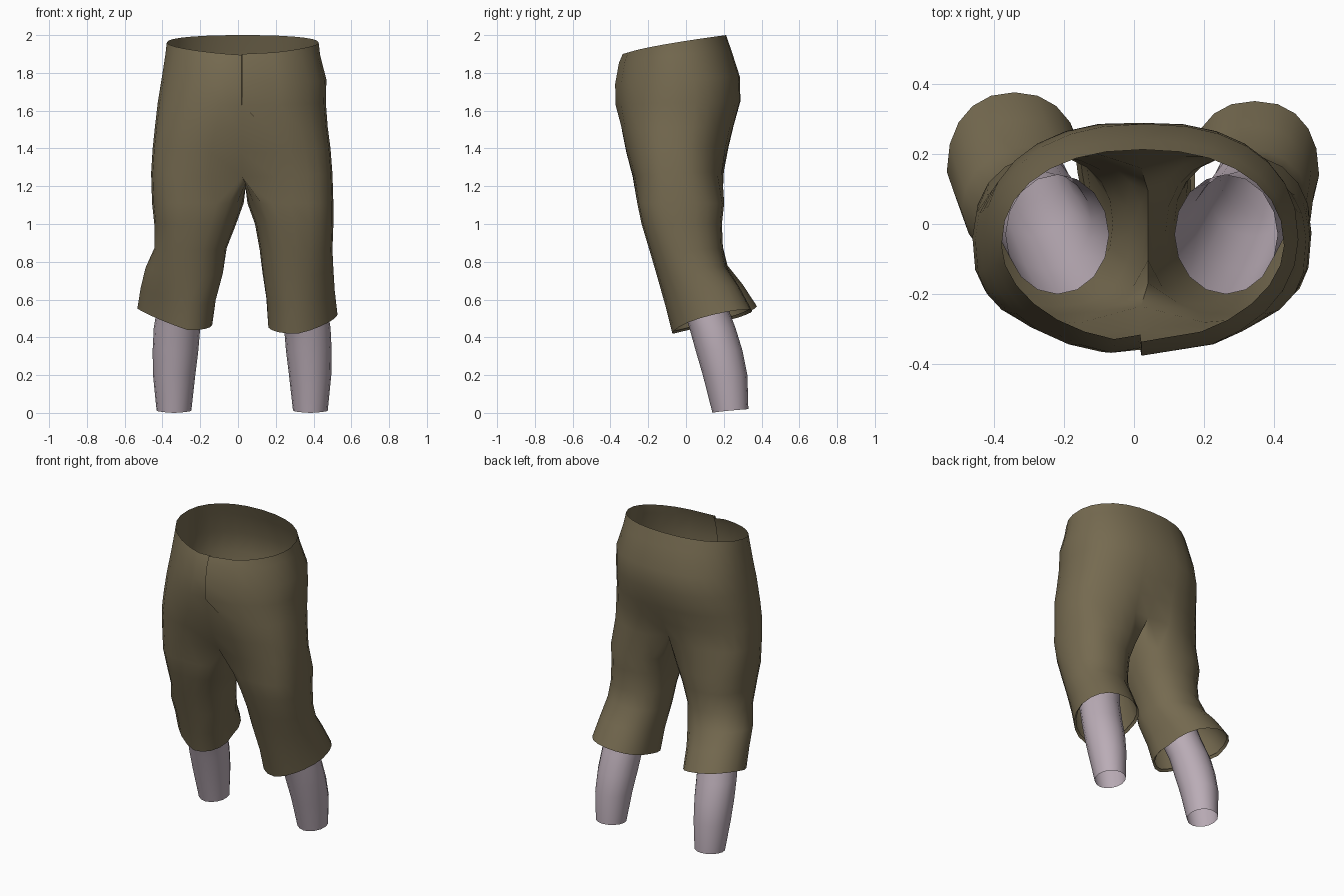
import bpy, bmesh, math

if "Cube" in bpy.data.objects:
    bpy.data.objects.remove(bpy.data.objects["Cube"])


def material(name, rgb):
    m = bpy.data.materials.new(name)
    m.diffuse_color = (*rgb, 1)
    m.use_nodes = True
    m.node_tree.nodes["Principled BSDF"].inputs["Base Color"].default_value = m.diffuse_color
    return m


olive = material("olive cloth", (0.178, 0.144, 0.08))
mauve = material("mauve skin", (0.491, 0.413, 0.468))


def finish(bm, name, mat):
    bmesh.ops.recalc_face_normals(bm, faces=bm.faces)
    me = bpy.data.meshes.new(name)
    bm.to_mesh(me)
    bm.free()
    me.materials.append(mat)
    ob = bpy.data.objects.new(name, me)
    bpy.context.collection.objects.link(ob)
    bpy.ops.object.select_all(action='DESELECT')
    ob.select_set(True)
    bpy.context.view_layer.objects.active = ob
    bpy.ops.object.shade_smooth_by_angle(angle=math.radians(72))
    return ob


def oval(zf, zb, x0, x1, y0, y1, angles, pf=1, pb=1):
    """Ring rising from zf (front) to zb (back); pf, pb set the corner fullness."""
    pts = []
    for a in angles:
        c, s = math.cos(a), math.sin(a)
        p = pf if s < 0 else pb
        x = (x0 + x1) / 2 + (x1 - x0) / 2 * math.copysign(abs(c) ** p, c)
        y = (y0 + y1) / 2 + (y1 - y0) / 2 * math.copysign(abs(s) ** p, s)
        t = max(0, (y - y0) / (y1 - y0))
        pts.append([x, y, zf + (zb - zf) * t ** 0.7])
    return pts


def bridge(bm, a, b):
    n = len(a)
    for i in range(n):
        bm.faces.new((a[i], a[(i + 1) % n], b[(i + 1) % n], b[i]))


# ---- trousers: hips, split at the crotch into two legs ----
N, H, SEAM = 28, 14, 5
bm = bmesh.new()
hip_angles = [-math.pi / 2 + 2 * math.pi * i / N for i in range(N)]

# front z, back z, x0, x1, y0, y1, centre dent, fly step, front and back fullness
hips = [
    (1.895, 2.0, -.377, .427, -.335, .212, 0, .02, 1.06, .9),
    (1.85, 1.92, -.385, .435, -.355, .24, 0, .022, 1.06, .88),
    (1.74, 1.78, -.405, .468, -.375, .285, 0, .022, 1.0, .87),
    (1.63, 1.65, -.425, .465, -.373, .293, .005, .015, .92, .87),
    (1.50, 1.52, -.44, .475, -.347, .26, .01, 0, .8, .88),
    (1.38, 1.41, -.452, .49, -.322, .235, .02, 0, .7, .9),
    (1.25, 1.28, -.46, .50, -.288, .213, .055, 0, .66, .88),
]
prev = None
for zf, zb, x0, x1, y0, y1, dent, step, pf, pb in hips:
    pts = oval(zf, zb, x0, x1, y0, y1, hip_angles, pf, pb)
    for q in pts:
        q[1] -= math.copysign(dent, q[1]) * math.exp(-((q[0] - .035) / .1) ** 2)
    if step:                                             # overlapping fly edge
        pts[0][0], pts[1][0] = .018, .021
        pts[0][1] = y0 + step
        pts[1][1] = y0
    ring = [bm.verts.new(q) for q in pts]
    if prev:
        bridge(bm, prev, ring)
    prev = ring

# crotch seam running from back to front
prev[H].co.z += .02
F, B = prev[0].co, prev[H].co
seam = []
for i in range(1, SEAM + 1):
    t = i / (SEAM + 1)
    q = B.lerp(F, t)
    seam.append(bm.verts.new((.04, q.y, q.z - .085 * math.sin(math.pi * t))))

# front z, back z, x0, x1, y0, y1, outward roll, inward front shift, front, back fullness
right_leg = [
    (1.11, 1.11, .05, .505, -.258, .202, 0, 0, .74, .86),
    (1.0, 1.0, .09, .505, -.235, .19, 0, 0, .8, .9),
    (.85, .87, .115, .50, -.19, .195, 0, 0, .88, .92),
    (.72, .77, .13, .505, -.152, .215, .01, .01, .92, .92),
    (.56, .67, .15, .512, -.107, .28, .02, .015, .95, .9),
    (.42, .54, .16, .527, -.072, .35, .025, .025, .95, .87),
    (.435, .555, .173, .514, -.06, .336, .025, .025, .95, .87),
]
left_leg = [
    (1.11, 1.11, -.455, .03, -.258, .202, 0, 0, .74, .86),
    (1.0, 1.0, -.443, -.01, -.235, .19, 0, 0, .8, .9),
    (.86, .88, -.443, -.06, -.19, .195, 0, 0, .9, .92),
    (.72, .78, -.49, -.08, -.152, .22, .01, .03, .96, .92),
    (.57, .68, -.515, -.125, -.107, .30, .025, .055, 1.03, .92),
    (.44, .565, -.533, -.148, -.077, .375, .035, .07, 1.06, .9),
    (.455, .58, -.52, -.161, -.065, .361, .035, .07, 1.06, .9),
]
M = H + 1 + SEAM
start = -math.pi * H / M
for side, rows in ((1, right_leg), (-1, left_leg)):
    loop = [prev[(side * i) % N] for i in range(H + 1)] + seam
    angles = [start + 2 * math.pi * i / M for i in range(M)]
    if side < 0:
        angles = [math.pi - a for a in angles]
    for *row, roll, shift, pf, pb in rows:
        pts = oval(*row, angles, pf, pb)
        for q, a in zip(pts, angles):                    # hem higher on the outside
            q[2] += roll * side * math.cos(a)
            q[0] += shift * side * min(0, math.sin(a))
        ring = [bm.verts.new(q) for q in pts]
        bridge(bm, loop, ring)
        loop = ring
finish(bm, "trousers", olive)

# ---- bare lower legs: open tubes bending back below the knee ----
# z, centre x, radius x, centre y, radius y
shin = [
    (0, .383, .092, .235, .095),
    (.20, .382, .112, .207, .118),
    (.33, .375, .121, .175, .124),
    (.45, .367, .123, .140, .122),
    (.60, .340, .125, .085, .120),
    (.80, .300, .135, .010, .140),
    (1.0, .262, .147, -.03, .170),
]
for name, side in (("right_lower_leg", 1), ("left_lower_leg", -1)):
    bm = bmesh.new()
    loop = None
    for z, cx, rx, cy, ry in shin:
        cx = cx if side > 0 else .044 - cx
        tilt = .02 if z == 0 else 0
        angles = [2 * math.pi * i / 16 for i in range(16)]
        ring = [bm.verts.new(q) for q in
                oval(z, z + tilt, cx - rx, cx + rx, cy - ry, cy + ry, angles)]
        if loop:
            bridge(bm, loop, ring)
        loop = ring
    finish(bm, name, mauve)
